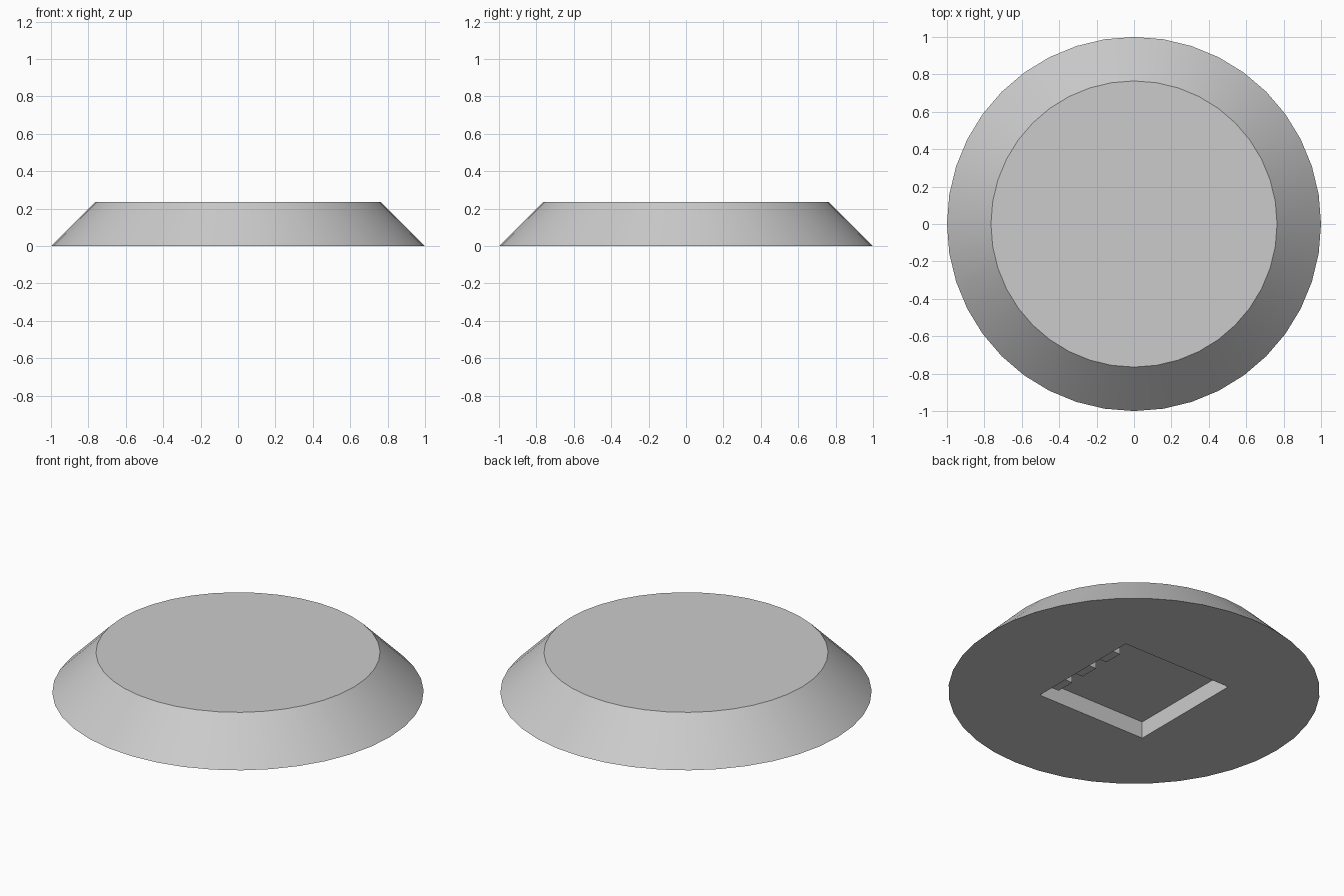
import bpy
import math
from mathutils import Matrix

cube = bpy.data.objects.get("Cube")
if cube:
    bpy.data.objects.remove(cube, do_unlink=True)

GREY = (0.6, 0.6, 0.6, 1)
grey = bpy.data.materials.new("light_grey")
grey.use_nodes = True
grey.diffuse_color = GREY
grey.node_tree.nodes["Principled BSDF"].inputs["Base Color"].default_value = GREY

HEIGHT, TOP_RADIUS = 0.235, 0.765
POCKET, DEPTH = 0.36, 0.1


def box(name, low, high):
    """Axis-aligned box between two corners."""
    size = [b - a for a, b in zip(low, high)]
    mid = [(a + b) / 2 for a, b in zip(low, high)]
    bpy.ops.mesh.primitive_cube_add(size=1, location=mid)
    obj = bpy.context.object
    obj.name = name
    obj.data.transform(Matrix.Diagonal((*size, 1)))
    obj.data.materials.append(grey)
    return obj


# Tapered round base
bpy.ops.mesh.primitive_cone_add(vertices=40, radius1=1, radius2=TOP_RADIUS,
                                depth=HEIGHT, location=(0, 0, HEIGHT / 2))
base = bpy.context.object
base.name = "tapered_base"
base.data.materials.append(grey)

# Square pocket in the underside
cutter = box("pocket_cutter", (-POCKET, -POCKET, -0.1), (POCKET, POCKET, DEPTH))
cutter.hide_render = True
cutter.hide_set(True)
cut = base.modifiers.new("pocket", "BOOLEAN")
cut.operation = "DIFFERENCE"
cut.solver = "EXACT"
cut.object = cutter
bpy.context.view_layer.objects.active = base
base.select_set(True)
bpy.ops.object.modifier_apply(modifier=cut.name)
bpy.data.objects.remove(cutter, do_unlink=True)

bpy.ops.object.select_all(action="DESELECT")
base.select_set(True)
bpy.context.view_layer.objects.active = base
bpy.ops.object.shade_smooth_by_angle(angle=math.radians(30))

# Three small blocks along one pocket wall
for i in range(3):
    y = 0.165 - 0.2 * i
    box(f"pocket_block_{i + 1}", (0.285, y - 0.057, 0.025),
        (POCKET + 0.005, y + 0.057, DEPTH + 0.005))
